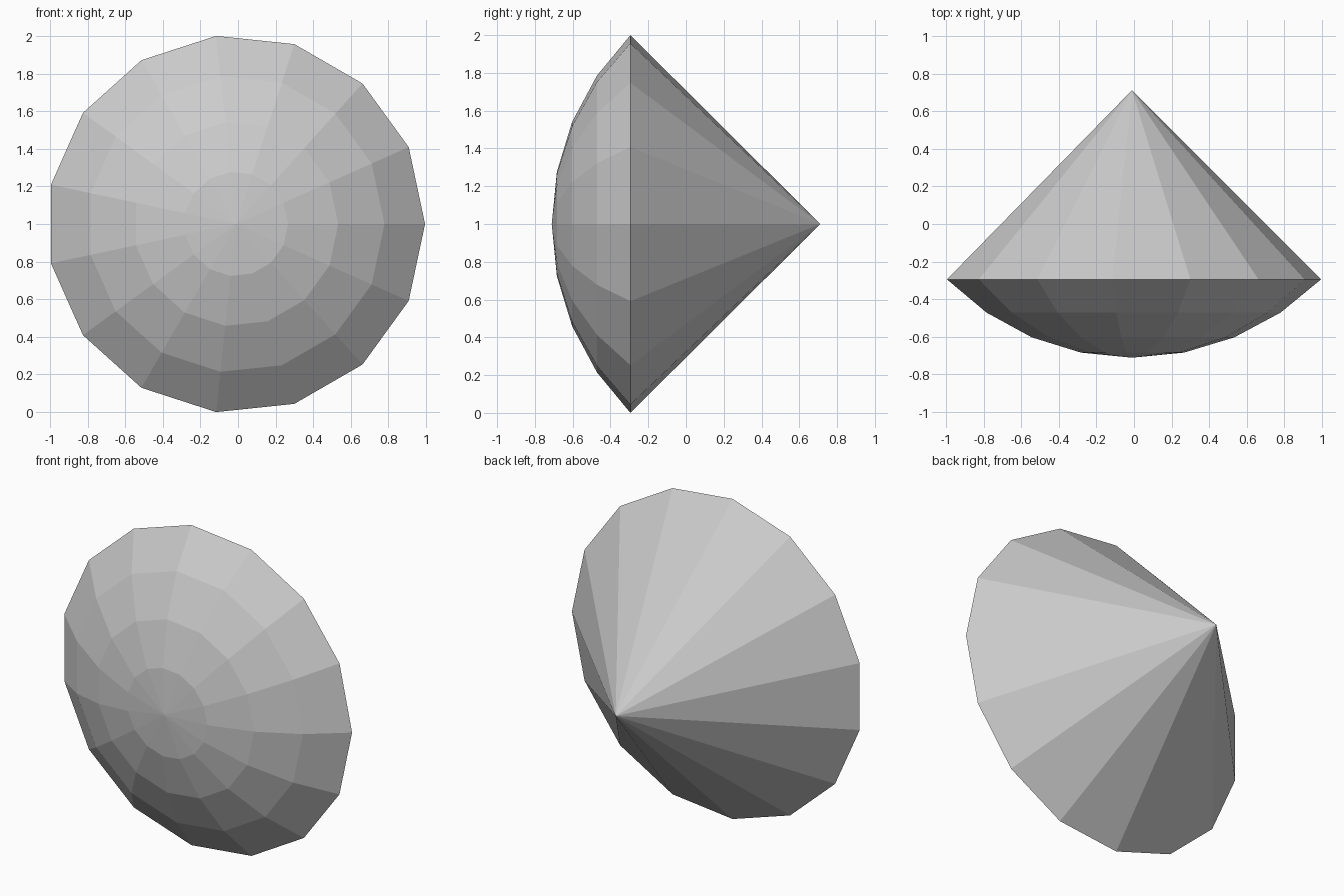
import bpy, bmesh
from math import sin, cos, radians

if "Cube" in bpy.data.objects:
    bpy.data.objects.remove(bpy.data.objects["Cube"])

SIDES = 15
RIM = 1 / sin(radians(96))          # rim radius giving a height of 2
BALL = RIM / sin(radians(45))       # sphere radius of the domed cap
APEX_Y = BALL / 2
CX = -RIM * (1 - cos(radians(12))) / 2

bm = bmesh.new()


def ring(angle):
    """Ring of the spherical cap at a given angle from the axis."""
    r, y = BALL * sin(radians(angle)), APEX_Y - BALL * cos(radians(angle))
    return [bm.verts.new((CX + r * cos(radians(24 * i)), y, 1 + r * sin(radians(24 * i))))
            for i in range(SIDES)]


def fan(tip, loop):
    for i in range(SIDES):
        bm.faces.new((tip, loop[i], loop[(i + 1) % SIDES]))


# Domed front cap
rings = [ring(11.25 * k) for k in range(1, 5)]
fan(bm.verts.new((CX, APEX_Y - BALL, 1)), rings[0])
for a, b in zip(rings, rings[1:]):
    for i in range(SIDES):
        j = (i + 1) % SIDES
        bm.faces.new((a[i], b[i], b[j], a[j]))

# Cone at the back
fan(bm.verts.new((CX, APEX_Y, 1)), rings[-1])

bmesh.ops.recalc_face_normals(bm, faces=bm.faces)
mesh = bpy.data.meshes.new("spherical_cone")
bm.to_mesh(mesh)
bm.free()
bpy.context.collection.objects.link(bpy.data.objects.new("spherical_cone", mesh))
